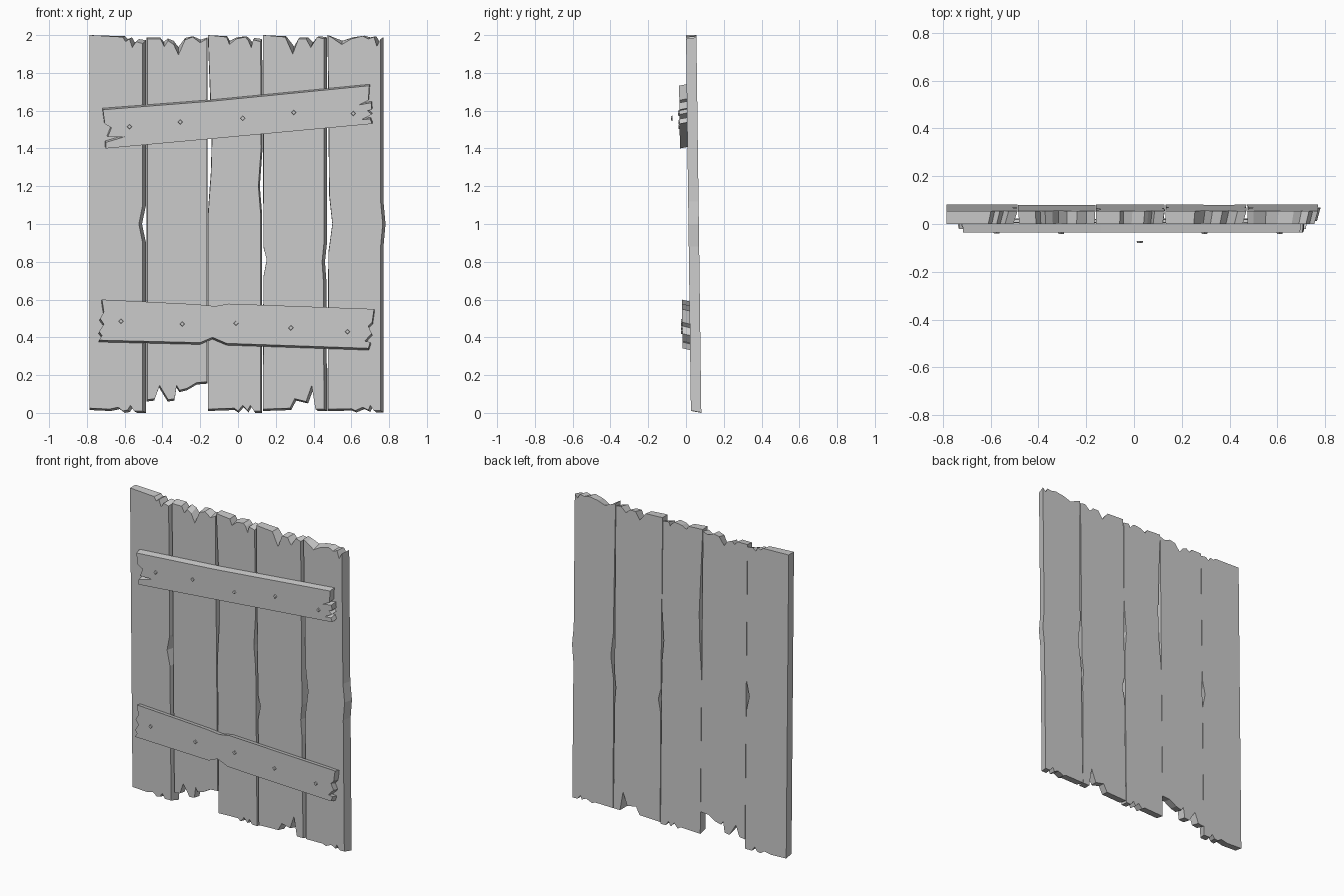
import bpy, bmesh, math

THICK = 0.055


def lean(z):
    """y of the planks' front plane: the door tilts slightly."""
    return 0.026 - 0.013 * z


def make(name, front, back):
    """Solid between two matching outlines of (x, y, z) points."""
    bm = bmesh.new()
    f = [bm.verts.new(p) for p in front]
    b = [bm.verts.new(p) for p in back]
    n = len(f)
    bm.faces.new(f)
    bm.faces.new(b[::-1])
    for i in range(n):
        j = (i + 1) % n
        bm.faces.new((f[j], f[i], b[i], b[j]))
    bmesh.ops.recalc_face_normals(bm, faces=bm.faces)
    me = bpy.data.meshes.new(name)
    bm.to_mesh(me)
    bm.free()
    ob = bpy.data.objects.new(name, me)
    bpy.context.collection.objects.link(ob)
    return ob


def plank(name, top, right, bottom, left, dl, dr):
    """Outline runs clockwise; the back is widened by dl / dr and less chipped on top."""
    pts = top + right + bottom + left
    x0, x1 = top[0][0], top[-1][0]
    front = [(x, lean(z), z) for x, z in pts]
    back = []
    for x, z in pts:
        t = min(1, max(0, (x - x0) / (x1 - x0)))
        bx = x + dl * (1 - t) + dr * t
        bz = 2 - (2 - z) * 0.6 if z > 1.8 else (max(0, z - 0.01) if z < 0.2 else z)
        back.append((bx, lean(bz) + THICK, bz))
    make(name, front, back)


# upright planks with chipped ends and nicked edges
plank("plank_1",
      [(-.785, 2), (-.61, 1.99), (-.595, 1.965), (-.575, 1.98), (-.56, 1.935), (-.54, 1.965), (-.505, 1.955)],
      [(-.505, 1.1), (-.525, 1.0), (-.505, .9)],
      [(-.505, .01), (-.55, .01), (-.57, .04), (-.585, .015), (-.61, .01), (-.635, .03), (-.68, .02), (-.785, .025)],
      [], 0, .018)
plank("plank_2",
      [(-.48, 1.98), (-.41, 1.98), (-.39, 1.94), (-.37, 1.97), (-.34, 1.95), (-.315, 1.895),
       (-.28, 1.975), (-.24, 1.99), (-.20, 1.96), (-.165, 1.98)],
      [],
      [(-.165, .165), (-.22, .16), (-.27, .13), (-.31, .12), (-.325, .145), (-.335, .075), (-.37, .07),
       (-.415, .145), (-.44, .075), (-.48, .07)],
      [], -.005, .003)
plank("plank_3",
      [(-.158, 2), (-.06, 1.99), (-.045, 1.95), (-.01, 1.98), (.04, 1.99), (.055, 1.97), (.07, 1.935),
       (.08, 1.975), (.12, 1.965)],
      [(.122, 1.4), (.108, 1.2), (.12, 1.05)],
      [(.12, .01), (.085, .01), (.065, .04), (.05, .012), (.025, .04), (.0, .01), (-.02, .025), (-.158, .02)],
      [(-.158, 1.05), (-.142, 1.28), (-.138, 1.45)], -.002, .008)
plank("plank_4",
      [(.133, 2), (.25, 1.99), (.29, 1.90), (.32, 1.98), (.36, 1.98), (.385, 1.935), (.42, 1.99), (.455, 1.98)],
      [(.455, .9), (.445, .8), (.452, .7)],
      [(.455, .02), (.41, .02), (.405, .05), (.39, .145), (.36, .06), (.30, .075), (.275, .025), (.133, .02)],
      [(.135, .72), (.152, .81), (.135, .88)], -.001, .016)
plank("plank_5",
      [(.476, 2), (.50, 1.985), (.55, 1.95), (.60, 1.98), (.66, 1.995), (.69, 1.98), (.72, 1.99),
       (.735, 1.94), (.755, 1.98)],
      [(.755, 1.12), (.766, 1.0), (.755, .88)],
      [(.755, .012), (.72, .012), (.70, .04), (.69, .015), (.66, .03), (.62, .012), (.60, .022), (.476, .02)],
      [(.48, .85), (.50, 1.0), (.484, 1.15)], -.002, .015)


def brace(name, pts, dz):
    """Cross board lying on the planks, with its back edge shifted by dz."""
    make(name, [(x, lean(z) - .04, z) for x, z in pts],
         [(x * 1.005, lean(z) + .001, z + dz) for x, z in pts])


# cross boards with split ends
brace("upper_brace",
      [(-.715, 1.605), (-.14, 1.65), (.695, 1.732), (.69, 1.655), (.64, 1.63), (.705, 1.642), (.708, 1.605),
       (.685, 1.60), (.708, 1.58), (.655, 1.552), (.70, 1.556), (.71, 1.53), (-.15, 1.45), (-.70, 1.40),
       (-.70, 1.432), (-.60, 1.462), (-.69, 1.46), (-.67, 1.51), (-.705, 1.53)], .008)
brace("lower_brace",
      [(-.72, .60), (-.22, .575), (-.12, .565), (-.05, .578), (.72, .55), (.71, .48), (.69, .46), (.708, .42),
       (.67, .38), (.70, .375), (.69, .342), (-.06, .368), (-.135, .40), (-.20, .372), (-.735, .385),
       (-.72, .41), (-.735, .43), (-.71, .47), (-.73, .50), (-.71, .535)], -.01)


def nail(name, x, z, y):
    ring = [(math.cos(i * math.pi / 2), math.sin(i * math.pi / 2)) for i in range(4)]
    make(name, [(x + .011 * c, y - .006, z + .011 * s) for c, s in ring],
         [(x + .014 * c, y + .003, z + .014 * s) for c, s in ring])


# diamond nail heads; the middle upper one has worked loose
nails = [(-.575, 1.515), (-.305, 1.54), (.025, 1.56), (.295, 1.59), (.61, 1.585),
         (-.62, .485), (-.295, .47), (-.01, .475), (.28, .45), (.58, .43)]
for i, (x, z) in enumerate(nails):
    nail(f"nail_{i + 1}", x, z, -.074 if i == 2 else lean(z) - .041)
